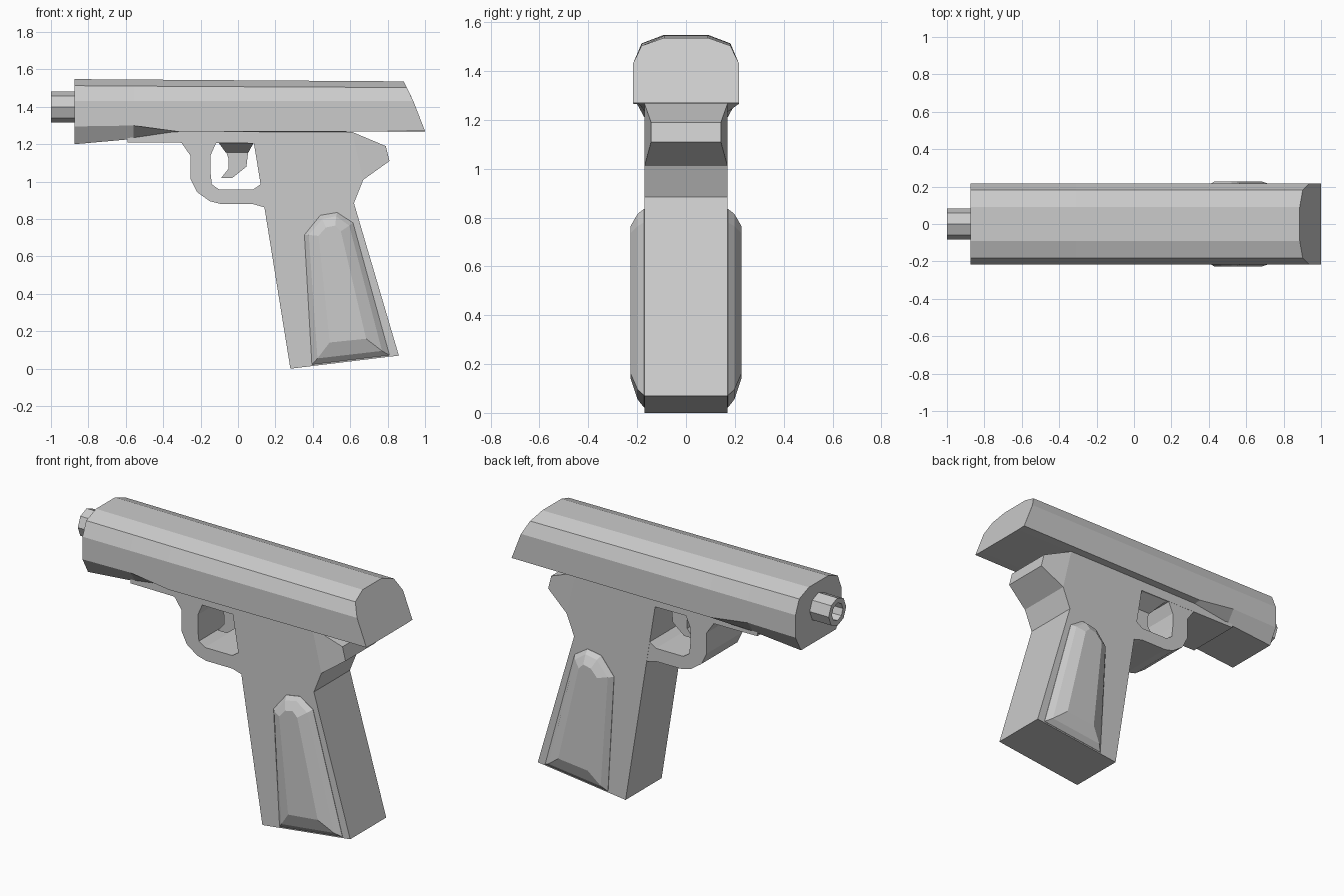
import bpy
import bmesh
import math

cube = bpy.data.objects.get("Cube")
if cube:
    bpy.data.objects.remove(cube, do_unlink=True)

# One flat grey for everything
grey = bpy.data.materials.new("plain_grey")
grey.use_nodes = True
GREY = (0.6, 0.6, 0.6, 1.0)
grey.diffuse_color = GREY
grey.node_tree.nodes["Principled BSDF"].inputs["Base Color"].default_value = GREY


def loft(name, rings):
    """Join equal-length rings of points with quads and cap both ends."""
    bm = bmesh.new()
    loops = [[bm.verts.new(p) for p in ring] for ring in rings]
    n = len(loops[0])
    for a, b in zip(loops, loops[1:]):
        for i in range(n):
            j = (i + 1) % n
            bm.faces.new((a[i], a[j], b[j], b[i]))
    bm.faces.new(loops[0])
    bm.faces.new(loops[-1])
    bmesh.ops.recalc_face_normals(bm, faces=bm.faces)
    mesh = bpy.data.meshes.new(name)
    bm.to_mesh(mesh)
    bm.free()
    mesh.materials.append(grey)
    obj = bpy.data.objects.new(name, mesh)
    bpy.context.collection.objects.link(obj)
    return obj


def plate(name, profile, half):
    """Extrude an x-z profile across y."""
    return loft(name, [[(x, y, z) for x, z in profile] for y in (-half, half)])


def section(half):
    """Mirror one half of a slide section, given as (x, y, z)."""
    return half + [(x, -y, z) for x, y, z in reversed(half)]


# Slide: long faceted body with a deeper nose and a raked rear
def slide_half(x, floor, side, top):
    return [(x, 0.165, floor), (x, 0.217, side), (x, 0.217, 1.43),
            (x, 0.182, top - 0.035), (x, 0.09, top)]


loft("slide", [
    section(slide_half(-0.875, 1.20, 1.295, 1.548)),
    section(slide_half(-0.56, 1.228, 1.30, 1.546)),
    section(slide_half(-0.31, 1.264, 1.266, 1.544)),
    section([(1.0, 0.165, 1.268), (1.0, 0.217, 1.27), (0.938, 0.217, 1.43),
             (0.902, 0.182, 1.503), (0.886, 0.09, 1.536)]),
])


# Barrel: octagonal tube with a recessed bore
def octagon(x, r):
    return [(x, r * math.cos(i * math.pi / 4), 1.40 + r * math.sin(i * math.pi / 4))
            for i in range(8)]


loft("barrel", [octagon(-0.80, 0.083), octagon(-1.0, 0.083),
                octagon(-1.0, 0.052), octagon(-0.90, 0.052)])

# Frame and grip in one profile
plate("frame_and_grip", [
    (-0.59, 1.266), (-0.59, 1.21), (0.085, 1.205), (0.14, 0.87), (0.28, 0.0),
    (0.86, 0.07), (0.62, 0.885), (0.67, 1.01), (0.61, 1.266)], 0.17)

# Tapered tail behind the grip
loft("rear_tang", [
    [(0.61, -0.17, 1.266), (0.61, 0.17, 1.266), (0.67, 0.17, 1.01), (0.67, -0.17, 1.01)],
    [(0.79, -0.143, 1.19), (0.79, 0.143, 1.19), (0.81, 0.143, 1.11), (0.81, -0.143, 1.11)],
])

# Guard loop, as wide as the frame
plate("guard_loop", [
    (-0.305, 1.212), (-0.255, 1.14), (-0.255, 1.015), (-0.22, 0.945), (-0.15, 0.895),
    (-0.09, 0.88), (0.08, 0.88), (0.15, 0.86), (0.15, 0.99), (0.12, 0.985),
    (0.08, 0.958), (-0.10, 0.958), (-0.14, 0.985), (-0.147, 1.05), (-0.147, 1.14),
    (-0.115, 1.212)], 0.169)

# Trigger with a flared root
loft("trigger_root", [
    [(x, y, z) for x, y in ((-a, -w), (b, -w), (b, w), (-a, w))]
    for a, b, w, z in ((0.105, 0.085, 0.168, 1.21), (0.065, 0.055, 0.06, 1.155))])
plate("trigger", [
    (-0.065, 1.165), (-0.05, 1.12), (-0.05, 1.07), (-0.09, 1.02), (-0.03, 1.02),
    (0.045, 1.08), (0.055, 1.165)], 0.06)

# Raised grip panels: outline, shoulder and flat top, on both sides
outline = [(0.355, 0.715), (0.44, 0.82), (0.53, 0.835), (0.615, 0.78), (0.81, 0.072), (0.395, 0.022)]
shoulder = [(0.378, 0.715), (0.45, 0.80), (0.525, 0.815), (0.595, 0.765), (0.77, 0.095), (0.425, 0.055)]
flat_top = [(0.43, 0.71), (0.47, 0.755), (0.52, 0.765), (0.55, 0.735), (0.685, 0.16), (0.49, 0.14)]
for side, name in ((-1, "front_grip_panel"), (1, "back_grip_panel")):
    loft(name, [[(x, side * y, z) for x, z in ring]
                for ring, y in ((outline, 0.16), (outline, 0.172),
                                (shoulder, 0.198), (flat_top, 0.227))])
